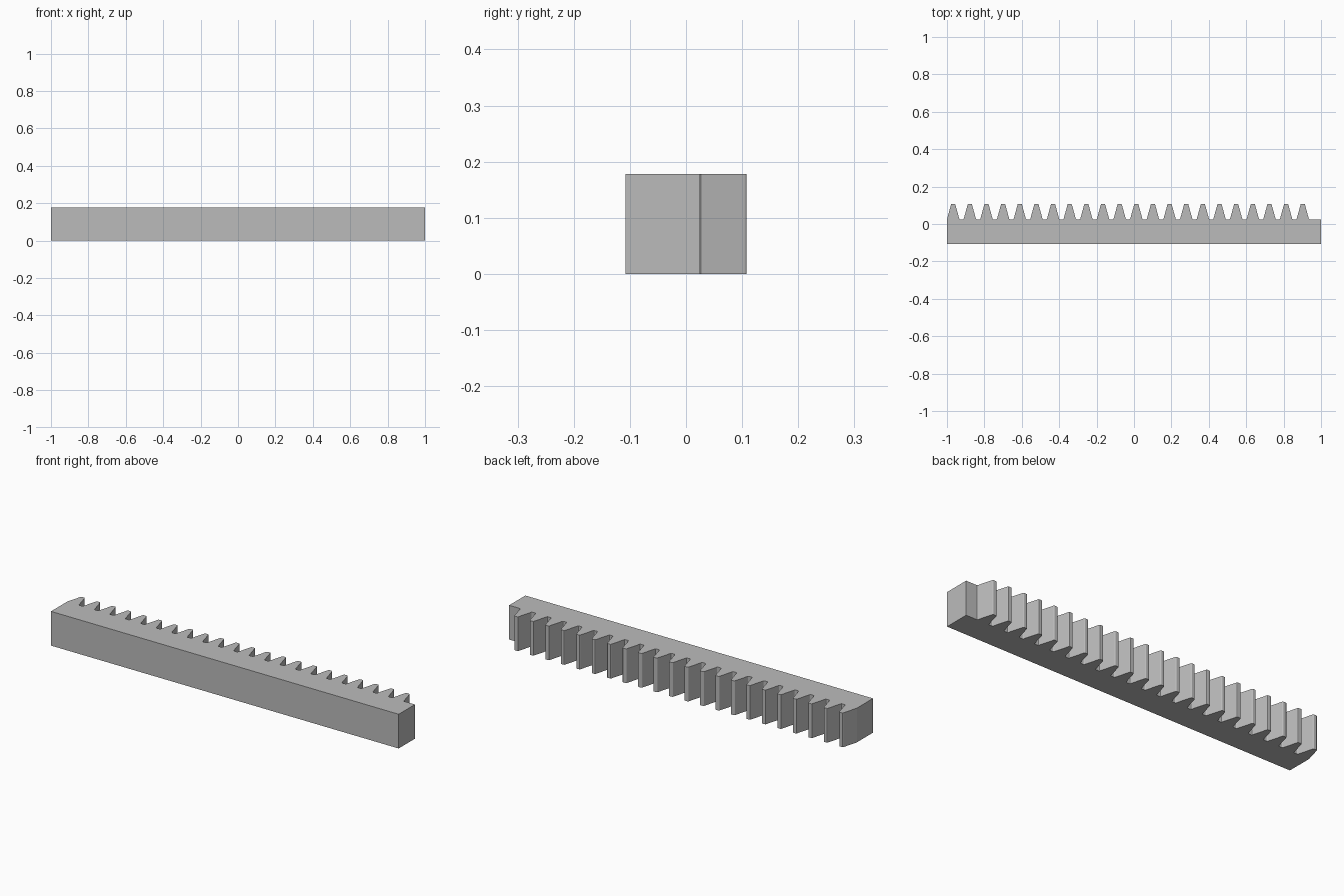
import bpy
import bmesh

cube = bpy.data.objects.get("Cube")
if cube:
    bpy.data.objects.remove(cube, do_unlink=True)

# Rack dimensions
TEETH = 22
PITCH = 0.089
FRONT, ROOT, TIP = -0.108, 0.025, 0.108
HEIGHT = 0.178
BASE_HALF, TIP_HALF = 0.0333, 0.0105
FILLET = 0.004

# Steel material
steel = bpy.data.materials.new("grey_steel")
steel.use_nodes = True
colour = (0.5, 0.5, 0.5, 1)
steel.diffuse_color = colour
steel.node_tree.nodes["Principled BSDF"].inputs["Base Color"].default_value = colour

# Outline seen from above: plain bar with a row of tapered teeth along the back
outline = [(1, ROOT), (1, FRONT), (-1, FRONT)]
for i in range(TEETH):
    x = -1 + BASE_HALF + i * PITCH
    outline += [(x - BASE_HALF, ROOT), (x - TIP_HALF, TIP),
                (x + TIP_HALF, TIP), (x + BASE_HALF, ROOT)]

# Extrude the outline upwards
bm = bmesh.new()
base = bm.faces.new([bm.verts.new((x, y, 0)) for x, y in outline])
extruded = bmesh.ops.extrude_face_region(bm, geom=[base])
top_verts = [v for v in extruded["geom"] if isinstance(v, bmesh.types.BMVert)]
bmesh.ops.translate(bm, verts=top_verts, vec=(0, 0, HEIGHT))

# Round the tooth tips and root corners
corners = [e for e in bm.edges
           if abs(e.verts[0].co.z - e.verts[1].co.z) > HEIGHT / 2
           and abs(e.verts[0].co.x) < 0.99]
bmesh.ops.bevel(bm, geom=corners, offset=FILLET, offset_type='OFFSET',
                segments=4, profile=0.5, affect='EDGES')
bmesh.ops.recalc_face_normals(bm, faces=bm.faces)

mesh = bpy.data.meshes.new("toothed_rack")
bm.to_mesh(mesh)
bm.free()
mesh.materials.append(steel)
rack = bpy.data.objects.new("toothed_rack", mesh)
bpy.context.collection.objects.link(rack)
